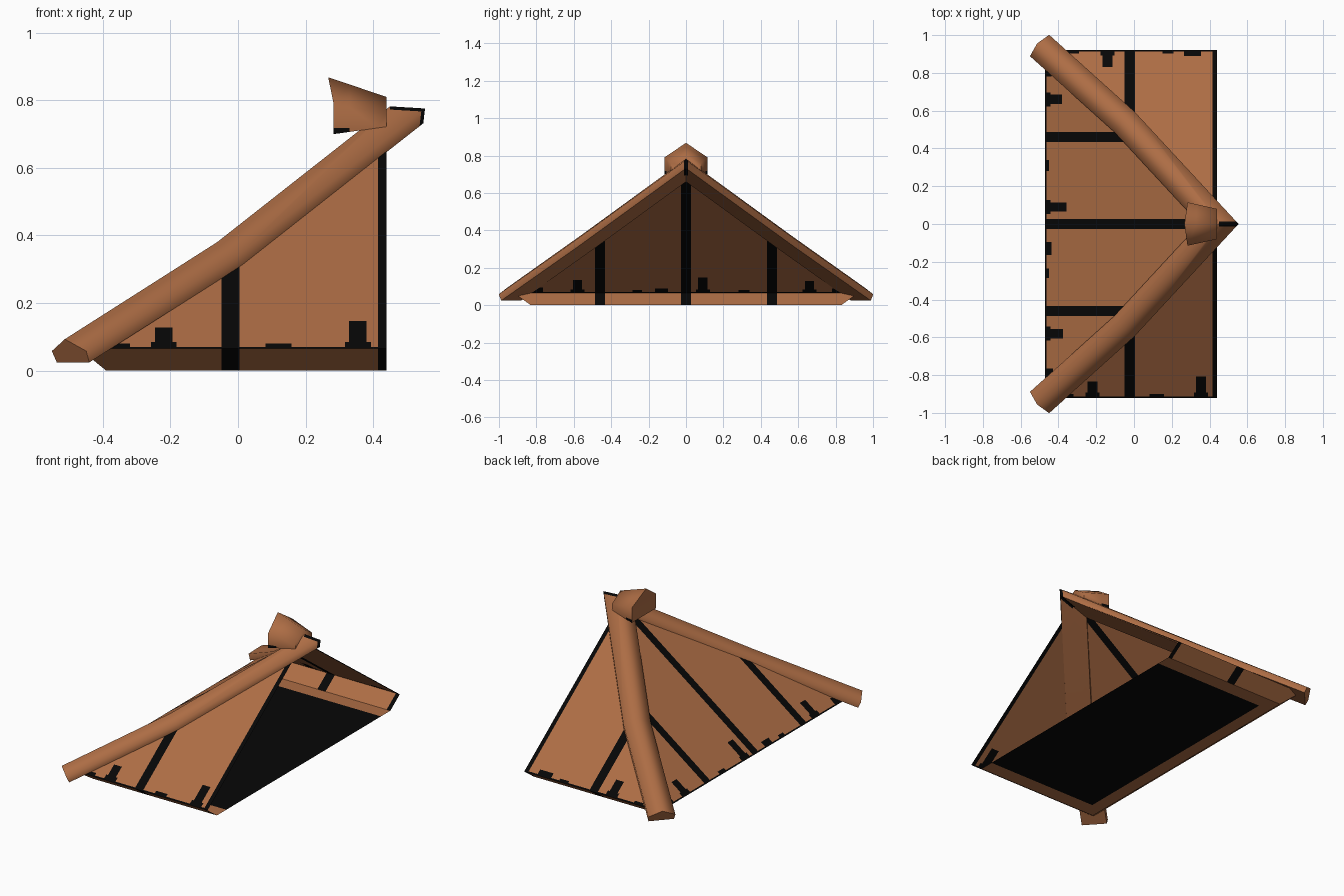
import bpy, bmesh, math
from mathutils import Vector

if "Cube" in bpy.data.objects:
    bpy.data.objects.remove(bpy.data.objects["Cube"])


def material(name, rgb):
    m = bpy.data.materials.new(name)
    m.diffuse_color = (*rgb, 1)
    m.use_nodes = True
    m.node_tree.nodes["Principled BSDF"].inputs["Base Color"].default_value = m.diffuse_color
    return m


CLAY = material("clay brown", (0.42, 0.153, 0.059))
DARK = material("gap black", (0.002, 0.002, 0.002))


def finish(bm, name, mats=(CLAY, DARK), smooth=None):
    me = bpy.data.meshes.new(name)
    bm.to_mesh(me)
    bm.free()
    for m in mats:
        me.materials.append(m)
    if smooth:
        for p in me.polygons:
            p.use_smooth = True
        me.set_sharp_from_angle(angle=math.radians(smooth))
    ob = bpy.data.objects.new(name, me)
    bpy.context.collection.objects.link(ob)
    return ob


def add_face(bm, pts):
    return bm.faces.new([bm.verts.new(p) for p in pts])


def cut(bm, axis, value, **kw):
    n, co = Vector(), Vector()
    n[axis], co[axis] = 1, value
    bmesh.ops.bisect_plane(bm, geom=bm.verts[:] + bm.edges[:] + bm.faces[:],
                           plane_co=co, plane_no=n, dist=1e-5, **kw)


# eave corner, open rim, apex height, base outline and black floor outline
EX, EY, EZ = -0.47, 0.92, 0.065
RX, AZ = 0.44, 0.735
FX, FY = -0.39, 0.83
BX, BY = -0.31, 0.74
APEX = (RX, 0, AZ)


def slope(name, polys, axis, stripes, tiles):
    """Thin roof slope; black stripes and tile gaps are cut into its faces.
    stripes: (centre, half width); tiles: (centre, half width, top z)"""
    bm = bmesh.new()
    for p in polys:
        add_face(bm, p)
    bmesh.ops.remove_doubles(bm, verts=bm.verts[:], dist=1e-4)
    marks = [(c, w, -1, 9) for c, w in stripes]
    for c, w, top in tiles:
        marks.append((c, w, EZ, top))
        if top > 0.11:                      # wider foot below tall gaps
            marks.append((c, w + 0.012, EZ, 0.085))
    cuts = {(axis, round(c + s * w, 4)) for c, w, lo, hi in marks for s in (-1, 1)}
    cuts |= {(2, hi) for c, w, lo, hi in marks if hi < 1} | {(2, 0.07)}
    for ax, v in sorted(cuts):
        cut(bm, ax, v)
    for f in bm.faces:
        c = f.calc_center_median()
        dark = EZ < c.z < 0.07 or any(
            abs(c[axis] - m) < w and lo < c.z < hi for m, w, lo, hi in marks)
        f.material_index = int(dark)
    bmesh.ops.recalc_face_normals(bm, faces=bm.faces[:])
    if sum(f.normal.z * f.calc_area() for f in bm.faces) < 0:
        bmesh.ops.reverse_faces(bm, faces=bm.faces[:])
    finish(bm, name)


# end slope facing -x, with its undercut eave
slope("end_slope",
      [[(EX, -EY, EZ), (EX, EY, EZ), APEX],
       [(EX, -EY, EZ), (EX, EY, EZ), (FX, FY, 0), (FX, -FY, 0)]],
      1, [(0, 0.026), (0.46, 0.026), (-0.46, 0.026)],
      [(0.66, 0.025, 0.13), (0.09, 0.025, 0.147), (-0.58, 0.025, 0.135),
       (-0.13, 0.035, 0.09), (0.31, 0.03, 0.08), (-0.79, 0.025, 0.095),
       (0.81, 0.03, 0.09), (-0.26, 0.025, 0.08)])

# two side slopes, with the dark strip along the open rim
side_tiles = {
    -1: [(-0.22, 0.026, 0.127), (0.355, 0.026, 0.147), (0.12, 0.038, 0.08), (-0.35, 0.03, 0.08)],
    1: [(-0.14, 0.026, 0.13), (0.31, 0.045, 0.088), (0.18, 0.03, 0.077), (-0.32, 0.03, 0.077)]}
for s, name in ((-1, "front_slope"), (1, "back_slope")):
    slope(name,
          [[(EX, s * EY, EZ), (RX, s * EY, EZ), APEX],
           [(EX, s * EY, EZ), (RX, s * EY, EZ), (RX, s * FY, 0), (FX, s * FY, 0)]],
          0, [(-0.022, 0.027), (0.4275, 0.0125)], side_tiles[s])

# base: black floor with a brown border on three sides
bm = bmesh.new()
add_face(bm, [(FX, FY, 0), (FX, -FY, 0), (RX, -FY, 0), (RX, FY, 0)])
for ax, v in ((0, BX), (1, BY), (1, -BY)):
    cut(bm, ax, v)
for f in bm.faces:
    c = f.calc_center_median()
    f.material_index = int(c.x > BX and abs(c.y) < BY)
finish(bm, "floor")


def bridge(bm, rings):
    n = len(rings[0])
    for a, b in zip(rings, rings[1:]):
        for i in range(n):
            j = (i + 1) % n
            bm.faces.new((a[i], a[j], b[j], b[i]))


# hip beams: five-sided profile swept up each hip, mitred at the ridge
PROFILE = [(-0.072, -0.037), (-0.076, 0), (0, 0.039), (0.076, 0), (0.072, -0.037)]
for s, name in ((1, "front_hip_beam"), (-1, "back_hip_beam")):
    path = [Vector((-0.5, -0.945, 0.058)), Vector((-0.05, -0.54, 0.345)), Vector((0.45, 0, 0.738))]
    path[2] += (path[2] - path[1]) * 0.3
    bm = bmesh.new()
    rings = []
    for i, p in enumerate(path):
        d = (path[min(i + 1, 2)] - path[max(i - 1, 0)]).normalized()
        side = Vector((d.y, -d.x, 0)).normalized()
        up = side.cross(d)
        rings.append([bm.verts.new(p + side * w + up * h) for w, h in PROFILE])
    bridge(bm, rings)
    bm.faces.new(rings[0])
    cut(bm, 1, 0, clear_outer=True)
    cut(bm, 1, -0.012)
    cut(bm, 0, 0.45)
    for f in bm.faces:                      # dark seam at the ridge joint
        c = f.calc_center_median()
        f.material_index = int(c.y > -0.012 and c.x > 0.45)
    for v in bm.verts:
        v.co.y *= s
    bmesh.ops.recalc_face_normals(bm, faces=bm.faces[:])
    finish(bm, name, smooth=76)

# ridge cap: tapering five-sided tile over the joint
bm = bmesh.new()
rings = []
for x, w, lo, mid, top, tip in ((0.283, 0.115, 0.70, 0.79, 0.868, 0.267),
                                (0.44, 0.08, 0.722, 0.76, 0.81, 0.44)):
    rings.append([bm.verts.new(p) for p in
                  ((x, -w, lo), (x, -w, mid), (tip, 0, top), (x, w, mid), (x, w, lo))])
bridge(bm, rings)
for r in rings:
    bm.faces.new(r)
cut(bm, 2, 0.718)
cut(bm, 0, 0.33)
for f in bm.faces:                          # dark chipped lower corners
    c = f.calc_center_median()
    f.material_index = int(c.z < 0.718 and c.x < 0.33 and abs(c.y) > 0.07)
bmesh.ops.recalc_face_normals(bm, faces=bm.faces[:])
finish(bm, "ridge_cap", smooth=76)
